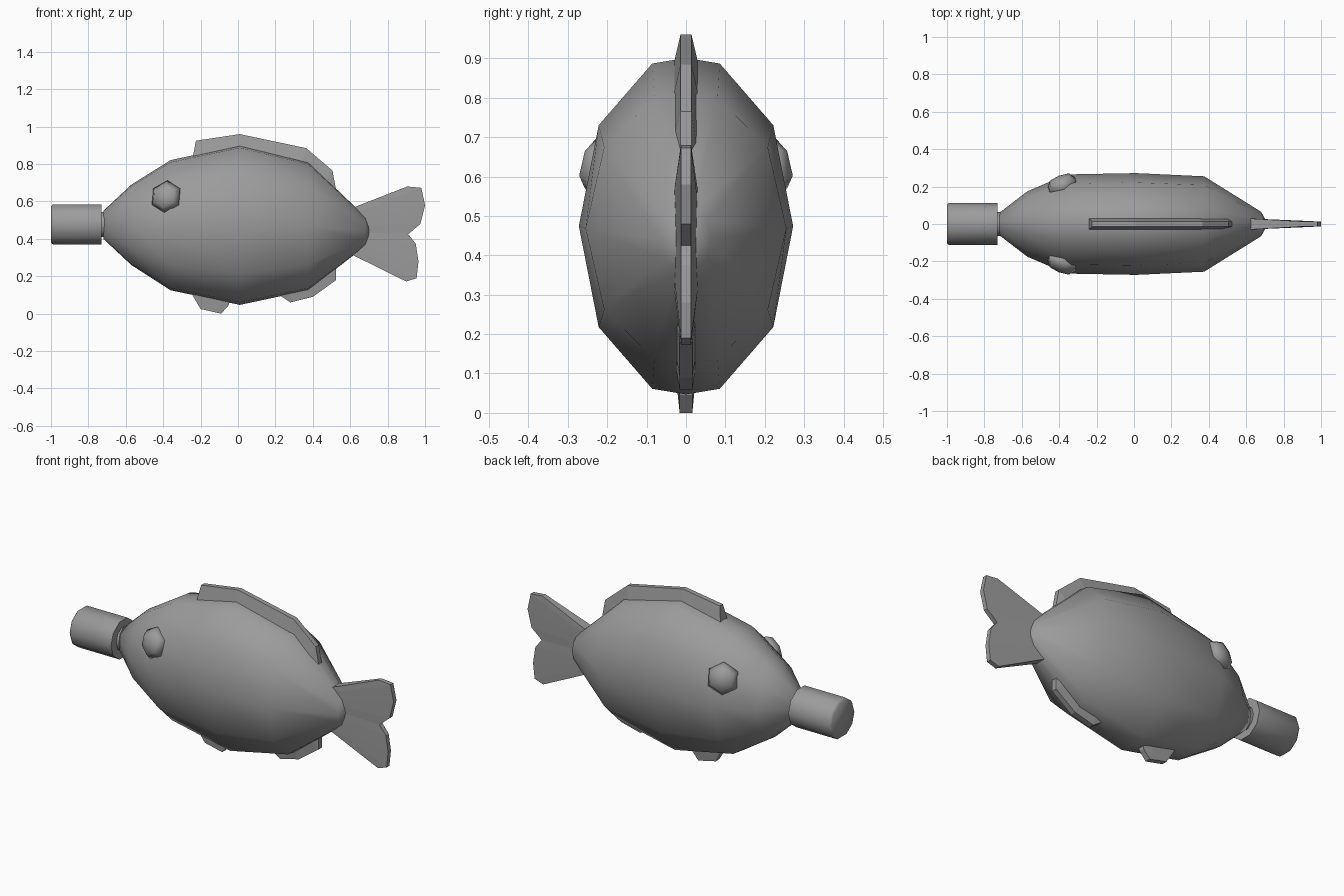
import bpy, bmesh, math
from mathutils import Vector

cube = bpy.data.objects.get("Cube")
if cube:
    bpy.data.objects.remove(cube, do_unlink=True)

grey = bpy.data.materials.new("plain grey")
grey.use_nodes = True
colour = (0.33, 0.33, 0.33, 1)
grey.diffuse_color = colour
grey.node_tree.nodes["Principled BSDF"].inputs["Base Color"].default_value = colour


def finish(bm, name, angle=None):
    """Turn a bmesh into an object, smooth below the given angle."""
    bmesh.ops.recalc_face_normals(bm, faces=bm.faces)
    mesh = bpy.data.meshes.new(name)
    bm.to_mesh(mesh)
    bm.free()
    mesh.materials.append(grey)
    obj = bpy.data.objects.new(name, mesh)
    bpy.context.collection.objects.link(obj)
    if angle:
        bpy.ops.object.select_all(action='DESELECT')
        obj.select_set(True)
        bpy.context.view_layer.objects.active = obj
        bpy.ops.object.shade_smooth_by_angle(angle=math.radians(angle))
    return obj


def loft(name, section, stations, angle, tip=None):
    """Skin a unit section through stations of (x, z, half width, half height)."""
    bm = bmesh.new()
    rings = [[bm.verts.new((x, y * w, z + u * h)) for y, u in section]
             for x, z, w, h in stations]
    n = len(section)
    for a, b in zip(rings, rings[1:]):
        for i in range(n):
            j = (i + 1) % n
            bm.faces.new((a[i], a[j], b[j], b[i]))
    bm.faces.new(rings[0])
    if tip:
        end = bm.verts.new(tip)
        for i in range(n):
            bm.faces.new((rings[-1][i], rings[-1][(i + 1) % n], end))
    else:
        bm.faces.new(rings[-1])
    return finish(bm, name, angle)


def fin(name, outer, inner, outer_half, inner_half):
    """Tapered plate between an outer edge and a thicker root edge."""
    bm = bmesh.new()
    rows = []
    for (xo, zo), (xi, zi) in zip(outer, inner):
        rows.append([bm.verts.new(p) for p in (
            (xi, -inner_half, zi), (xo, -outer_half, zo),
            (xo, outer_half, zo), (xi, inner_half, zi))])
    for a, b in zip(rows, rows[1:]):
        for i in range(4):
            j = (i + 1) % 4
            bm.faces.new((a[i], a[j], b[j], b[i]))
    bm.faces.new(rows[0])
    bm.faces.new(rows[-1])
    return finish(bm, name)


# Body: tall faceted oval with a point at top and bottom
quarter = [(1, 0), (0.815, 0.6), (0.315, 0.967)]
body_section = (quarter + [(0, 1)] + [(-y, z) for y, z in reversed(quarter)]
                + [(-y, -z) for y, z in quarter[1:]] + [(0, -1)]
                + [(y, -z) for y, z in reversed(quarter[1:])])
loft("body", body_section, [
    (-0.72, 0.475, 0.06, 0.075), (-0.57, 0.475, 0.175, 0.215),
    (-0.36, 0.473, 0.265, 0.348), (0.01, 0.474, 0.272, 0.427),
    (0.375, 0.468, 0.255, 0.343), (0.68, 0.44, 0.065, 0.08)],
    89, tip=(0.715, 0.44, 0.44) and (0.715, 0, 0.44))

# Neck and screw cap
ring = [(math.cos(math.tau * i / 10), math.sin(math.tau * i / 10)) for i in range(10)]
loft("neck", ring, [(-0.76, 0.477, 0.065, 0.07), (-0.71, 0.477, 0.065, 0.07)], 40)
loft("cap", ring, [(-1, 0.477, 0.103, 0.103), (-0.988, 0.477, 0.113, 0.113),
                   (-0.73, 0.477, 0.113, 0.113)], 60)

# Eyes: flattened six-sided domes
for side, label in ((1, "left_eye"), (-1, "right_eye")):
    bm = bmesh.new()
    bmesh.ops.create_uvsphere(bm, u_segments=6, v_segments=4, radius=0.09)
    normal = Vector((-0.36, 0.9 * side, 0.24)).normalized()
    turn = normal.to_track_quat('Z', 'Y').to_matrix()
    for v in bm.verts:
        v.co.z *= 0.55
        v.co = turn @ v.co + Vector((-0.385, 0.212 * side, 0.625))
    finish(bm, label, 89)

# Fins along the back and belly
fin("back_fin",
    [(-0.225, 0.925), (0.01, 0.96), (0.365, 0.885), (0.505, 0.765), (0.525, 0.66)],
    [(-0.245, 0.82), (0.01, 0.87), (0.34, 0.79), (0.45, 0.68), (0.5, 0.62)],
    0.014, 0.035)
fin("front_belly_fin",
    [(-0.2, 0.025), (-0.09, 0), (-0.05, 0.045)],
    [(-0.25, 0.11), (-0.12, 0.12), (-0.03, 0.12)], 0.016, 0.028)
fin("rear_belly_fin",
    [(0.22, 0.1), (0.28, 0.06), (0.4, 0.09), (0.525, 0.18), (0.525, 0.27)],
    [(0.22, 0.15), (0.26, 0.17), (0.36, 0.2), (0.44, 0.27), (0.47, 0.3)],
    0.016, 0.033)

# Forked tail
tail_edge = [(0.905, 0.68), (0.98, 0.673), (1, 0.58), (0.975, 0.48), (0.91, 0.425),
             (0.95, 0.375), (0.965, 0.28), (0.955, 0.19), (0.9, 0.172)]
root = [(0.61, 0.565 - 0.25 * i / 8) for i in range(9)]
fin("tail", tail_edge, root, 0.013, 0.03)
